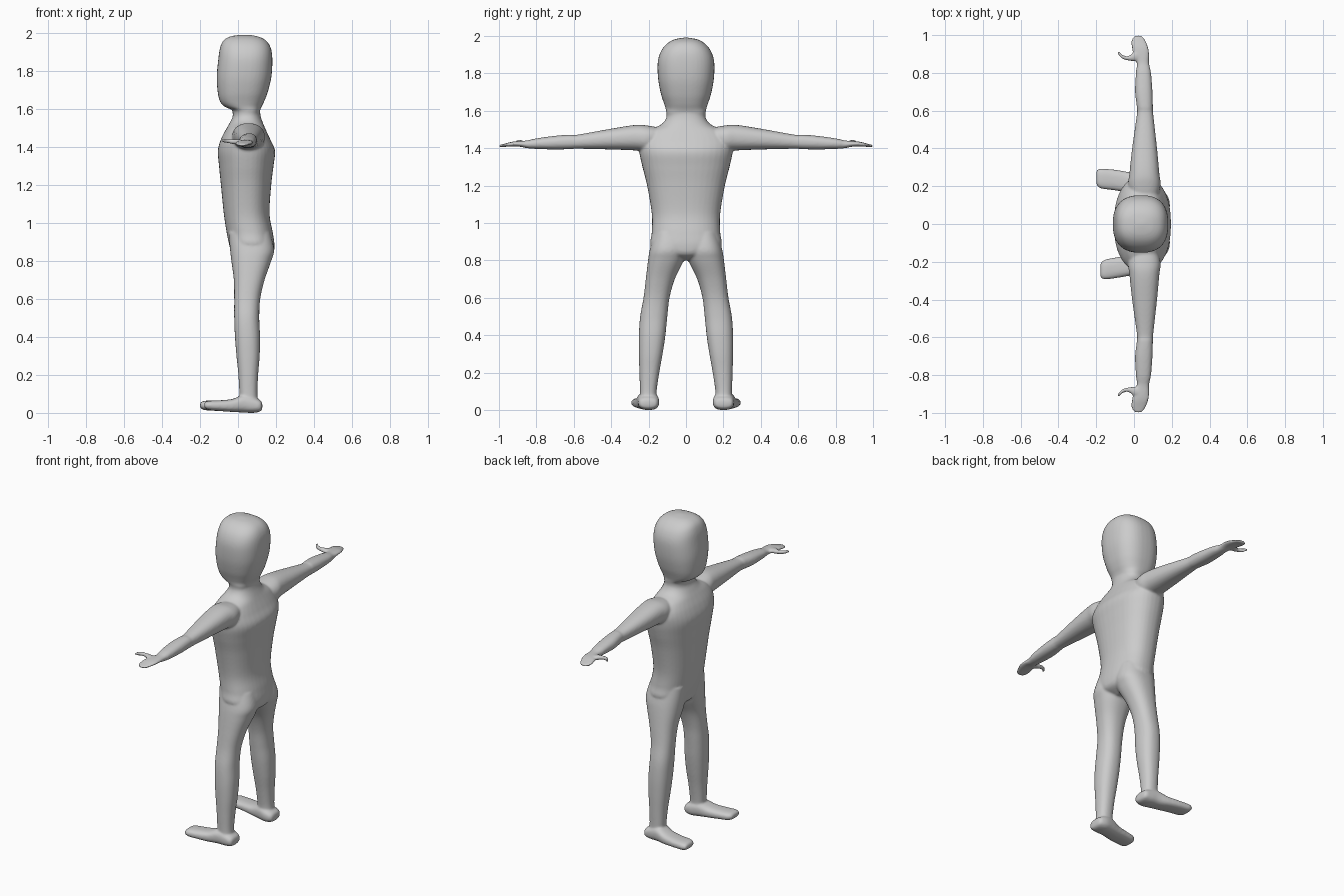
import bpy, math

def spline(p0, p1, p2, p3, t):
    return 0.5 * (2*p1 + (p2-p0)*t + (2*p0-5*p1+4*p2-p3)*t*t + (3*p1-p0-3*p2+p3)*t**3)

def loft(name, rings, order, flip=1, power=2.3, sides=40, steps=6):
    """Rings are (axis position, a min, a max, b min, b max);
    order gives the xyz index of the axis, a and b."""
    fine = []
    for i in range(len(rings) - 1):
        q = [rings[max(0, min(len(rings)-1, i+k))] for k in (-1, 0, 1, 2)]
        for s in range(steps):
            fine.append([spline(*c, s/steps) for c in zip(*q)])
    fine.append(rings[-1])
    verts, faces = [], []
    for pos, a0, a1, b0, b1 in fine:
        for k in range(sides):
            t = 2*math.pi*k/sides
            c, s = math.cos(t), math.sin(t)
            a = (a0+a1)/2 + (a1-a0)/2*math.copysign(abs(c)**(2/power), c)
            b = (b0+b1)/2 + (b1-b0)/2*math.copysign(abs(s)**(2/power), s)
            v = [0, 0, 0]
            v[order[0]], v[order[1]], v[order[2]] = pos, a, b
            v[1] *= flip
            verts.append(v)
    n = len(fine)
    for i in range(n-1):
        for k in range(sides):
            j = (k+1) % sides
            faces.append((i*sides+k, i*sides+j, (i+1)*sides+j, (i+1)*sides+k))
    faces += [tuple(range(sides))[::-1], tuple(range((n-1)*sides, n*sides))]
    me = bpy.data.meshes.new(name)
    me.from_pydata(verts, [], faces)
    ob = bpy.data.objects.new(name, me)
    bpy.context.collection.objects.link(ob)
    # consistent outward normals
    bpy.context.view_layer.objects.active = ob
    ob.select_set(True)
    bpy.ops.object.mode_set(mode='EDIT')
    bpy.ops.mesh.select_all(action='SELECT')
    bpy.ops.mesh.normals_make_consistent(inside=False)
    bpy.ops.object.mode_set(mode='OBJECT')
    return ob

def sym(rows):  # rings with equal half width on both sides of y = 0
    return [(z, x0, x1, -h, h) for z, x0, x1, h in rows]

X, Y, Z = 0, 1, 2
# head, neck and torso
parts = [loft("body", sym([
    (0.80, 0.02, 0.12, 0.03), (0.83, -0.03, 0.18, 0.12), (0.88, -0.045, 0.192, 0.188),
    (0.95, -0.06, 0.183, 0.183), (1.05, -0.075, 0.166, 0.183), (1.2, -0.09, 0.175, 0.208),
    (1.3, -0.1, 0.187, 0.233), (1.38, -0.106, 0.195, 0.25), (1.44, -0.09, 0.17, 0.25),
    (1.49, -0.065, 0.147, 0.21), (1.525, -0.045, 0.132, 0.135), (1.56, -0.028, 0.12, 0.106),
    (1.595, -0.03, 0.115, 0.105)]), (Z, X, Y))]
parts.append(loft("head", sym([
    (1.55, -0.02, 0.11, 0.095), (1.59, -0.025, 0.116, 0.105), (1.612, -0.07, 0.124, 0.109),
    (1.64, -0.095, 0.138, 0.118), (1.69, -0.107, 0.157, 0.134), (1.77, -0.112, 0.176, 0.149),
    (1.86, -0.104, 0.181, 0.151), (1.92, -0.095, 0.173, 0.133), (1.96, -0.077, 0.148, 0.1),
    (1.982, -0.04, 0.105, 0.06), (1.991, 0.02, 0.05, 0.01)]), (Z, X, Y), power=2.5))

for side, toe in ((1, -0.2), (-1, -0.178)):
    # leg
    parts.append(loft("leg", [
        (0.05, 0.012, 0.108, 0.155, 0.247), (0.1, 0.008, 0.102, 0.157, 0.246),
        (0.2, 0.002, 0.106, 0.143, 0.249), (0.3, -0.008, 0.114, 0.125, 0.252),
        (0.4, -0.016, 0.116, 0.11, 0.252), (0.5, -0.02, 0.112, 0.1, 0.245),
        (0.6, -0.02, 0.117, 0.088, 0.227), (0.7, -0.022, 0.14, 0.06, 0.215),
        (0.8, -0.035, 0.175, 0.012, 0.203), (0.86, -0.042, 0.19, 0.0, 0.193),
        (0.95, -0.05, 0.17, 0.0, 0.17)], (Z, X, Y), side))
    # foot, turned slightly outwards
    parts.append(loft("foot", [
        (0.128, 0.175, 0.225, 0.025, 0.05), (0.118, 0.153, 0.25, 0.008, 0.066),
        (0.08, 0.143, 0.257, 0.0, 0.085), (0.03, 0.15, 0.262, 0.002, 0.095),
        (-0.03, 0.165, 0.275, 0.005, 0.073), (-0.1, 0.178, 0.287, 0.01, 0.066),
        (toe+0.03, 0.187, 0.293, 0.014, 0.064), (toe+0.007, 0.2, 0.288, 0.022, 0.058),
        (toe, 0.215, 0.275, 0.033, 0.047)], (X, Y, Z), side, 2.6))
    # arm and flat hand
    parts.append(loft("arm", [
        (0.1, 0.0, 0.11, 1.42, 1.5), (0.2, -0.03, 0.14, 1.385, 1.52),
        (0.27, -0.024, 0.134, 1.388, 1.524), (0.4, -0.01, 0.122, 1.393, 1.504),
        (0.58, 0.015, 0.102, 1.397, 1.472), (0.62, 0.015, 0.1, 1.395, 1.472),
        (0.7, 0.006, 0.098, 1.393, 1.466), (0.8, 0.01, 0.09, 1.396, 1.452),
        (0.85, 0.015, 0.08, 1.4, 1.441), (0.89, 0.0, 0.08, 1.408, 1.438),
        (0.93, -0.012, 0.077, 1.409, 1.434), (0.97, -0.014, 0.062, 1.407, 1.424),
        (0.99, -0.005, 0.05, 1.404, 1.419), (1.0, 0.01, 0.035, 1.406, 1.416)], (Y, X, Z), side))
    # thumb
    parts.append(loft("thumb", [
        (0.04, 0.86, 0.92, 1.412, 1.436), (0.0, 0.862, 0.91, 1.412, 1.44),
        (-0.03, 0.865, 0.89, 1.416, 1.442), (-0.06, 0.873, 0.895, 1.42, 1.444),
        (-0.08, 0.892, 0.914, 1.424, 1.444), (-0.087, 0.9, 0.912, 1.43, 1.44)],
        (X, Y, Z), side, 2))

# fuse everything into one smooth skin
bpy.ops.object.select_all(action='DESELECT')
for p in parts:
    p.select_set(True)
figure = parts[0]
bpy.context.view_layer.objects.active = figure
bpy.ops.object.join()
figure.name = "figure"
rem = figure.modifiers.new("skin", 'REMESH')
rem.mode, rem.voxel_size, rem.use_smooth_shade = 'VOXEL', 0.0065, True
smooth = figure.modifiers.new("soften", 'SMOOTH')
smooth.factor, smooth.iterations = 0.5, 6

mat = bpy.data.materials.new("light grey")
mat.diffuse_color = (0.6, 0.6, 0.6, 1)
figure.data.materials.append(mat)
